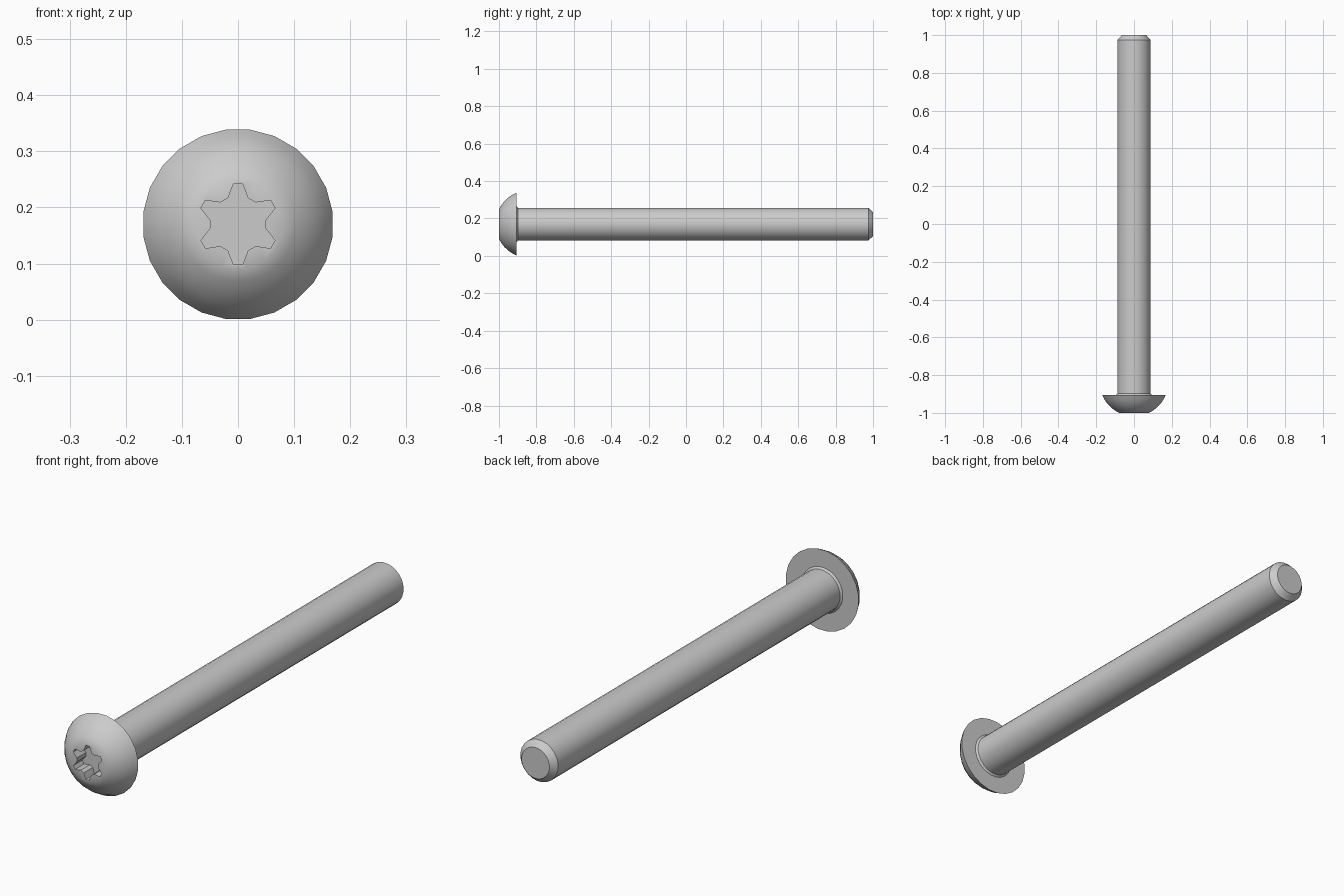
import bpy, bmesh
from math import sin, cos, radians, sqrt

if "Cube" in bpy.data.objects:
    bpy.data.objects.remove(bpy.data.objects["Cube"])

AXIS_Z = 0.17
LOBES = 6
bm = bmesh.new()


def ring(y, angles, radii):
    """Closed loop of vertices around the screw axis, angle 0 pointing up."""
    return [bm.verts.new((r * sin(radians(a)), y, AXIS_Z + r * cos(radians(a))))
            for a, r in zip(angles, radii)]


round_angles = [60 * k + o for k in range(LOBES) for o in (-7.5, 7.5, 22.5, 37.5)]
star_angles = [60 * k + o for k in range(LOBES) for o in (-6.5, 6.5, 21, 39)]
star_radii = [0.072, 0.072, 0.050, 0.050] * LOBES

# Six-lobed drive recess: floor, then mouth
rings = [ring(y, star_angles, star_radii) for y in (-0.94, -1.0)]

# Domed head (spherical arc), flat underside, fillet, shaft, chamfered tip
dome = [(y, sqrt(0.03396 - (y + 0.834) ** 2))
        for y in (-1.0, -0.988, -0.972, -0.952, -0.93, -0.905)]
shaft = [(-0.905, 0.096), (-0.898, 0.088), (0.975, 0.088), (1.0, 0.065)]
for y, r in dome + shaft:
    rings.append(ring(y, round_angles, [r] * len(round_angles)))

# Skin neighbouring rings and cap both ends
n = len(round_angles)
for a, b in zip(rings, rings[1:]):
    for i in range(n):
        j = (i + 1) % n
        bm.faces.new((a[i], a[j], b[j], b[i]))
bm.faces.new(rings[0])
bm.faces.new(rings[-1])
bmesh.ops.recalc_face_normals(bm, faces=bm.faces)

mesh = bpy.data.meshes.new("button_head_screw")
bm.to_mesh(mesh)
bm.free()
screw = bpy.data.objects.new("button_head_screw", mesh)
bpy.context.collection.objects.link(screw)

# Smooth dome and shaft, crisp rim, recess and chamfer
bpy.context.view_layer.objects.active = screw
screw.select_set(True)
bpy.ops.object.shade_smooth_by_angle(angle=radians(30))
